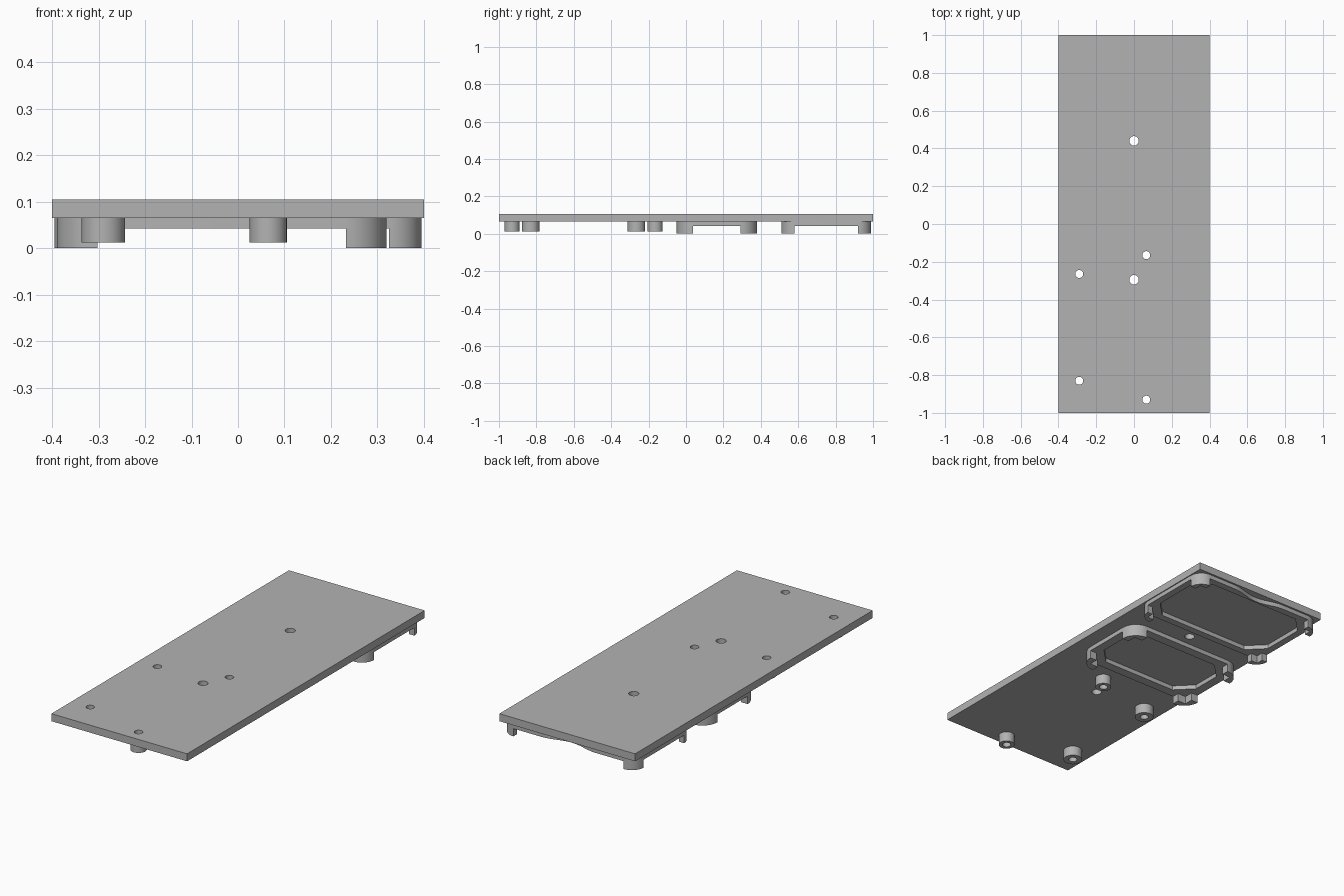
import bpy, bmesh, math

cube = bpy.data.objects.get("Cube")
if cube:
    bpy.data.objects.remove(cube)

grey = bpy.data.materials.new("plain_grey")
grey.use_nodes = True
grey.diffuse_color = (0.45, 0.45, 0.45, 1)
grey.node_tree.nodes["Principled BSDF"].inputs["Base Color"].default_value = grey.diffuse_color

PLATE_LOW, PLATE_TOP, SHELF = 0.065, 0.105, 0.042


def prism(name, outline, low, high):
    """Extrude a counter-clockwise outline from low to high."""
    bm = bmesh.new()
    base = bm.faces.new([bm.verts.new((x, y, low)) for x, y in outline])
    top = bmesh.ops.extrude_face_region(bm, geom=[base])["geom"]
    bmesh.ops.translate(bm, vec=(0, 0, high - low),
                        verts=[v for v in top if isinstance(v, bmesh.types.BMVert)])
    bmesh.ops.recalc_face_normals(bm, faces=bm.faces)
    mesh = bpy.data.meshes.new(name)
    bm.to_mesh(mesh)
    bm.free()
    obj = bpy.data.objects.new(name, mesh)
    bpy.context.collection.objects.link(obj)
    mesh.materials.append(grey)
    return obj


def arc(cx, cy, r, start, end, steps):
    angles = [math.radians(start + (end - start) * i / steps) for i in range(steps + 1)]
    return [(cx + r * math.cos(a), cy + r * math.sin(a)) for a in angles]


def circle(cx, cy, r):
    return arc(cx, cy, r, 0, 360, 40)[:-1]


def cut(obj, outline, low, high):
    cutter = prism(obj.name + "_cutter", outline, low, high)
    cutter.hide_render = True
    cutter.hide_viewport = True
    mod = obj.modifiers.new("cut", "BOOLEAN")
    mod.operation = "DIFFERENCE"
    mod.solver = "EXACT"
    mod.object = cutter


def smooth(obj):
    bpy.ops.object.select_all(action="DESELECT")
    obj.select_set(True)
    bpy.context.view_layer.objects.active = obj
    bpy.ops.object.shade_smooth_by_angle(angle=math.radians(30))


# Flat base plate
plate = prism("base_plate", [(-0.4, -1), (0.4, -1), (0.4, 1), (-0.4, 1)], PLATE_LOW, PLATE_TOP)
for y in (-0.295, 0.44):
    cut(plate, circle(0, y, 0.025), 0, 0.2)

# Round standoffs with through holes
for x, y, r in ((-0.29, -0.265, 0.047), (-0.29, -0.83, 0.047),
                (0.065, -0.165, 0.04), (0.065, -0.93, 0.04)):
    cut(plate, circle(x, y, 0.021), 0, 0.2)
    standoff = prism("standoff", circle(x, y, r), 0.012, PLATE_LOW)
    cut(standoff, circle(x, y, 0.021), -0.1, 0.2)
    smooth(standoff)
smooth(plate)


def bracket(name, x0, x1, y0, y1, foot, wall, dip):
    """Shelf frame with a chamfered opening and four rounded corner feet."""
    rounded = []
    for cx, cy, a in ((x0 + foot, y0 + foot, 180), (x1 - foot, y0 + foot, 270),
                      (x1 - foot, y1 - foot, 0), (x0 + foot, y1 - foot, 90)):
        rounded += arc(cx, cy, foot, a, a + 90, 10)
        if a == 0 and dip:  # shallow curved recess in the rear rail
            for i in range(21):
                t = i / 20
                rounded.append((0.16 - 0.32 * t,
                                y1 - dip * (1 - math.cos(2 * math.pi * t)) / 2))
    frame = prism(name + "_frame", rounded, SHELF, PLATE_LOW)
    a0, a1, b0, b1 = x0 + wall, x1 - wall, y0 + wall, y1 - wall
    c = 0.085
    opening = [(a0 + c, b0), (a1 - c, b0), (a1, b0 + c), (a1, b1 - c),
               (a1 - c, b1), (a0 + c, b1), (a0, b1 - c), (a0, b0 + c)]
    cut(frame, opening, -0.1, 0.2)
    smooth(frame)

    # Feet: quarter-round outside, square notch inside
    w = foot * 0.45
    for cx, sx in ((x0, 1), (x1, -1)):
        for cy, sy in ((y0, 1), (y1, -1)):
            shape = arc(foot, foot, foot, 180, 270, 10) + [(foot, w), (w, w), (w, foot)]
            shape = [(cx + sx * px, cy + sy * py) for px, py in shape]
            smooth(prism(name + "_foot", shape, 0, SHELF))


bracket("middle_bracket", -0.39, 0.32, -0.05, 0.38, 0.088, 0.05, 0)
bracket("rear_bracket", -0.395, 0.395, 0.51, 0.99, 0.07, 0.038, 0.03)
